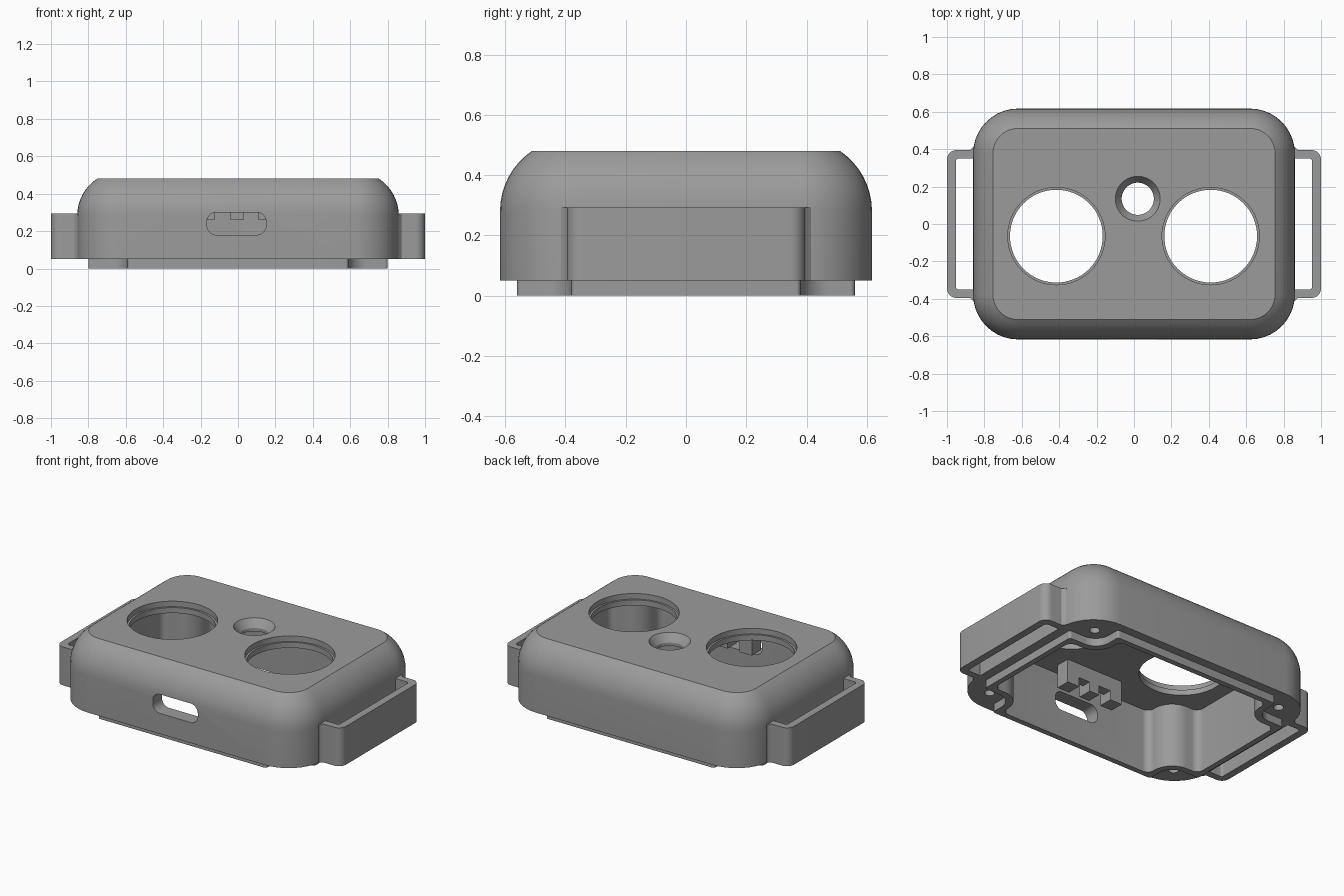
import bpy, bmesh, math
from mathutils import Vector

if "Cube" in bpy.data.objects:
    bpy.data.objects.remove(bpy.data.objects["Cube"])

grey = bpy.data.materials.new("warm_grey_plastic")
grey.diffuse_color = (0.33, 0.33, 0.33, 1)
grey.use_nodes = True
grey.node_tree.nodes["Principled BSDF"].inputs["Base Color"].default_value = grey.diffuse_color


def fillet(poly, n=10):
    """Round the corners of a 2D polygon given as (x, y, radius)."""
    out = []
    for i, (x, y, r) in enumerate(poly):
        p = Vector((x, y))
        a = (Vector(poly[i - 1][:2]) - p).normalized()
        b = (Vector(poly[(i + 1) % len(poly)][:2]) - p).normalized()
        if r <= 0:
            out.append((x, y))
            continue
        half = a.angle(b) / 2
        c = p + (a + b).normalized() * r / math.sin(half)
        s = p + a * r / math.tan(half) - c
        e = p + b * r / math.tan(half) - c
        turn = s.angle_signed(e)
        for k in range(n + 1):
            t = -turn * k / n
            out.append((c.x + s.x * math.cos(t) - s.y * math.sin(t),
                        c.y + s.x * math.sin(t) + s.y * math.cos(t)))
    return out


def rect(hx, hy, r, n=10):
    return fillet([(hx, -hy, r), (hx, hy, r), (-hx, hy, r), (-hx, -hy, r)], n)


def notched(hx, hy, a, b, r_post, r_edge):
    """Rectangle whose corners step inwards around the screw posts."""
    q = [(hx, b, r_edge), (a, b, r_post), (a, hy, r_edge)]
    m = q + [(-x, y, r) for x, y, r in q[::-1]]
    return fillet(m + [(-x, -y, r) for x, y, r in m], 8)


def circle(cx, cy, r, n=64):
    return [(cx + r * math.cos(2 * math.pi * k / n),
             cy + r * math.sin(2 * math.pi * k / n)) for k in range(n)]


def loft(name, rings):
    """Solid through (outline, z) rings with closed ends."""
    bm = bmesh.new()
    loops = [[bm.verts.new((x, y, z)) for x, y in o] for o, z in rings]
    for lo, hi in zip(loops, loops[1:]):
        for i in range(len(lo)):
            j = (i + 1) % len(lo)
            bm.faces.new((lo[i], lo[j], hi[j], hi[i]))
    bm.faces.new(loops[0][::-1])
    bm.faces.new(loops[-1])
    bmesh.ops.recalc_face_normals(bm, faces=bm.faces)
    me = bpy.data.meshes.new(name)
    bm.to_mesh(me)
    bm.free()
    me.materials.append(grey)
    ob = bpy.data.objects.new(name, me)
    bpy.context.collection.objects.link(ob)
    return ob


def prism(name, outline, z0, z1):
    return loft(name, [(outline, z0), (outline, z1)])


def combine(ob, other, op):
    """Apply one boolean and discard the helper."""
    m = ob.modifiers.new(op, 'BOOLEAN')
    m.operation, m.object, m.solver = op, other, 'EXACT'
    dg = bpy.context.evaluated_depsgraph_get()
    me = bpy.data.meshes.new_from_object(ob.evaluated_get(dg))
    ob.modifiers.clear()
    ob.data = me
    bpy.data.objects.remove(other)


def finish(ob):
    bpy.ops.object.select_all(action='DESELECT')
    ob.select_set(True)
    bpy.context.view_layer.objects.active = ob
    bpy.ops.object.shade_smooth_by_angle(angle=math.radians(25))


# Case shell: straight sides, then a rounded shoulder up to the flat top
R, end = 0.24, math.radians(56)
rings = [(rect(0.86, 0.617, R), 0.05)]
for k in range(9):
    t = end * k / 8
    d = R * (1 - math.cos(t))
    rings.append((rect(0.86 - d, 0.617 - d, R - d), 0.48 - R * math.sin(end) + R * math.sin(t)))
case = loft("case_shell", rings)

# Locating lip below the shell
combine(case, prism("lip", notched(0.80, 0.56, 0.59, 0.38, 0.10, 0.015), 0, 0.1), 'UNION')

# Inner cavity with rounded screw posts in the corners
combine(case, prism("cavity", notched(0.765, 0.525, 0.55, 0.34, 0.13, 0.045), -0.1, 0.41), 'DIFFERENCE')

# Two large round openings with a shallow rim
for cx in (-0.415, 0.41):
    rim = loft("rim", [(circle(cx, -0.065, 0.248), 0.3), (circle(cx, -0.065, 0.248), 0.445),
                       (circle(cx, -0.065, 0.26), 0.445), (circle(cx, -0.065, 0.26), 0.6)])
    combine(case, rim, 'DIFFERENCE')

# Small countersunk opening
c = (0.02, 0.135)
combine(case, loft("sink", [(circle(*c, 0.086), 0.3), (circle(*c, 0.086), 0.43),
                            (circle(*c, 0.12), 0.48), (circle(*c, 0.12), 0.6)]), 'DIFFERENCE')

# Port slot through the front wall
slot = prism("slot", rect(0.158, 0.06, 0.05), -0.2, 0.2)
slot.rotation_euler.x = math.pi / 2
slot.location = (-0.008, -0.6, 0.24)
bpy.context.view_layer.update()
combine(case, slot, 'DIFFERENCE')

# Screw holes in the corner posts
for sx in (-1, 1):
    for sy in (-1, 1):
        combine(case, prism("screw", circle(sx * 0.69, sy * 0.47, 0.03, 24), -0.1, 0.25), 'DIFFERENCE')
finish(case)

# Side strap loops, with small flares where they meet the shell
for side, s in (("right", 1), ("left", -1)):
    half = [(0.82, 0.35, 0), (0.82, 0.415, 0), (0.858, 0.415, 0), (0.875, 0.395, 0.01), (1.0, 0.395, 0.05)]
    inner = [(0.953, 0.35, 0.015)]
    pts = half + [(x, -y, r) for x, y, r in half[::-1]]
    pts += [(x, -y, r) for x, y, r in inner] + inner
    outline = [(x * s, y) for x, y in fillet(pts, 8)]
    finish(prism(side + "_strap_loop", outline, 0.05, 0.293))

# Comb of three board supports behind the port
for name, x0, x1 in (("left", -0.21, -0.125), ("middle", -0.04, 0.03), ("right", 0.11, 0.195)):
    prism(name + "_board_support", [(x0, -0.45), (x1, -0.45), (x1, -0.36), (x0, -0.36)], 0.26, 0.42)
prism("support_rib", [(-0.2, -0.42), (0.185, -0.42), (0.185, -0.36), (-0.2, -0.36)], 0.32, 0.42)
